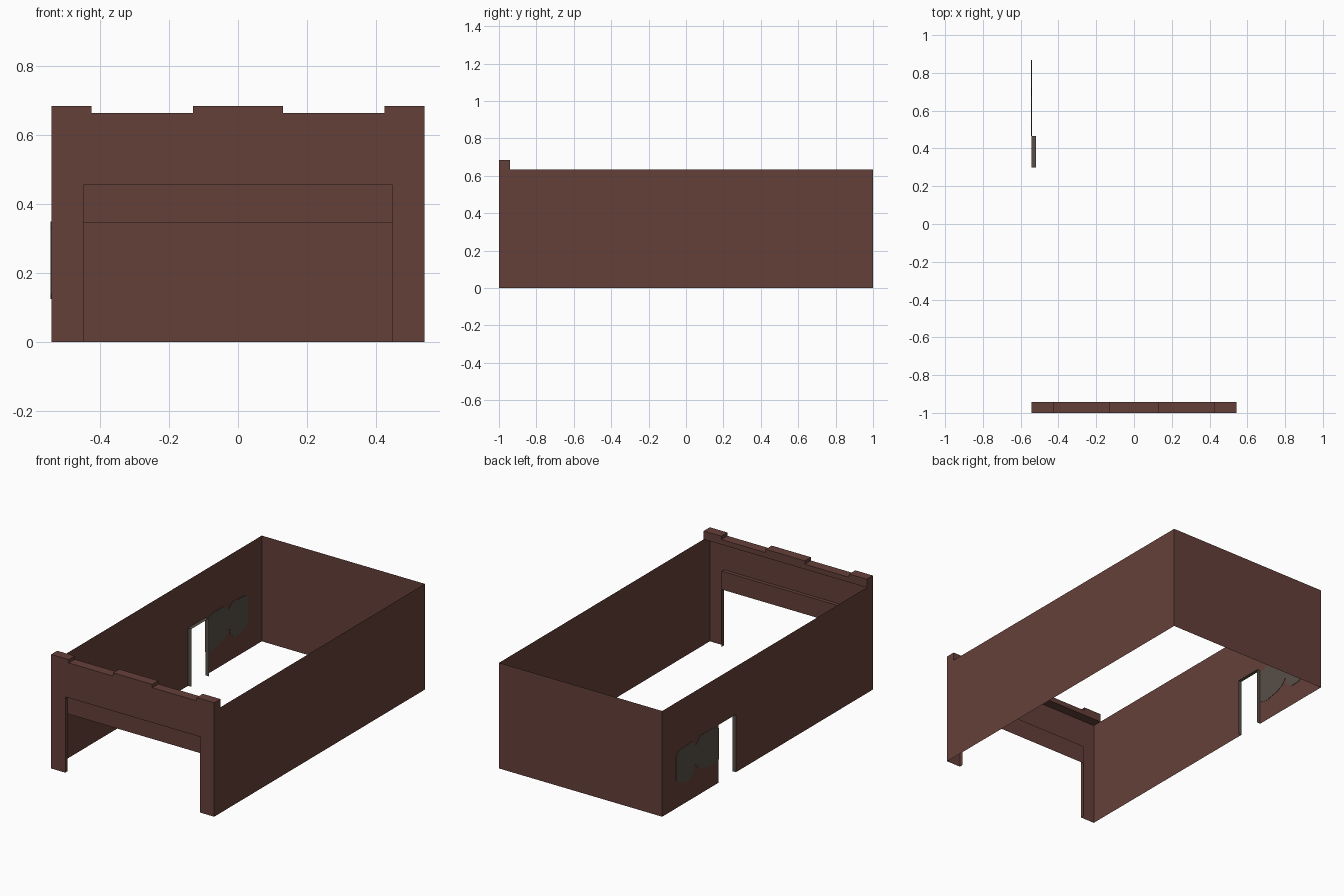
import bpy, bmesh

if "Cube" in bpy.data.objects:
    bpy.data.objects.remove(bpy.data.objects["Cube"])

W, H = 0.542, 0.635          # half width, wall height
REVEAL = 0.022               # depth of door and gate reveals


def material(name, rgb):
    m = bpy.data.materials.new(name)
    m.diffuse_color = (*rgb, 1)
    m.use_nodes = True
    m.node_tree.nodes["Principled BSDF"].inputs["Base Color"].default_value = m.diffuse_color
    return m


brick = material("brown_brick", (0.130, 0.051, 0.041))
grey = material("grey_patch", (0.098, 0.080, 0.065))


def build(name, faces, mat, thickness=0):
    """Make an object from polygons, welding shared corners."""
    bm = bmesh.new()
    for f in faces:
        bm.faces.new([bm.verts.new(p) for p in f])
    bmesh.ops.remove_doubles(bm, verts=bm.verts, dist=1e-5)
    if thickness:
        r = bmesh.ops.extrude_face_region(bm, geom=bm.faces[:])
        verts = [v for v in r["geom"] if isinstance(v, bmesh.types.BMVert)]
        bmesh.ops.translate(bm, verts=verts, vec=(thickness, 0, 0))
        bmesh.ops.recalc_face_normals(bm, faces=bm.faces)
    me = bpy.data.meshes.new(name)
    bm.to_mesh(me)
    bm.free()
    me.materials.append(mat)
    ob = bpy.data.objects.new(name, me)
    bpy.context.collection.objects.link(ob)
    return ob


# Front wall with stepped parapet, wide gate opening and recessed panel
F, P = -1.0, -0.942          # front plane, back of parapet
hi, lo = 0.685, 0.665
G, GT, GP = 0.448, 0.455, 0.345   # gate half width, recess top, panel bottom
right_steps = [(0.13, hi), (0.13, lo), (0.425, lo), (0.425, hi), (W, hi), (W, H)]
steps = [(-x, z) for x, z in reversed(right_steps)] + right_steps


def at(y, pts):
    return [(x, y, z) for x, z in pts]


gate = [(G, 0), (G, GP), (G, GT), (-G, GT), (-G, GP), (-G, 0)]
outline = [(-W, 0)] + steps + [(W, 0)] + gate
faces = [at(F, reversed(outline)), at(P, steps)]
for a, b in zip(steps + steps[-1:], steps[1:] + steps[:1]):
    if a != b:               # parapet top, ends and underside
        faces.append([(a[0], F, a[1]), (b[0], F, b[1]), (b[0], P, b[1]), (a[0], P, a[1])])
R = F + REVEAL
for a, b in zip(gate, gate[1:]):   # gate reveals
    faces.append([(a[0], F, a[1]), (b[0], F, b[1]), (b[0], R, b[1]), (a[0], R, a[1])])
faces.append(at(R, [(-G, GP), (G, GP), (G, GT), (-G, GT)]))
# the underside of the parapet is the step pair that closes the loop
faces = [f for f in faces if len(set(f)) == len(f)]
build("front_wall", faces, brick)

# Back, right and left walls as thin sheets, the left one with a doorway
D0, D1, DT = 0.30, 0.465, 0.347
left = [(1, 0), (1, H), (-1, H), (-1, 0), (D0, 0), (D0, DT), (D1, DT), (D1, 0)]
build("outer_walls", [
    [(W, -1, 0), (W, 1, 0), (W, 1, H), (W, -1, H)],
    [(W, 1, 0), (-W, 1, 0), (-W, 1, H), (W, 1, H)],
    [(-W, y, z) for y, z in reversed(left)],
], brick)

# Doorway reveals: jambs and lintel
I = -W + REVEAL
door = [(D0, 0), (D0, DT), (D1, DT), (D1, 0)]
build("door_reveal", [
    [(-W, *a), (-W, *b), (I, *b), (I, *a)] for a, b in zip(door, door[1:])
], grey)

# Grey worn patch beside the door, showing on both sides of the wall
patch = [(0.465, 0.14), (0.465, 0.33), (0.53, 0.35), (0.64, 0.35), (0.68, 0.31),
         (0.70, 0.33), (0.72, 0.345), (0.85, 0.335), (0.867, 0.31), (0.867, 0.165),
         (0.80, 0.125), (0.74, 0.125), (0.70, 0.16), (0.69, 0.20), (0.66, 0.165),
         (0.62, 0.145), (0.52, 0.125)]
build("wall_patch", [[(-W - 0.002, y, z) for y, z in patch]], grey, 0.004)
